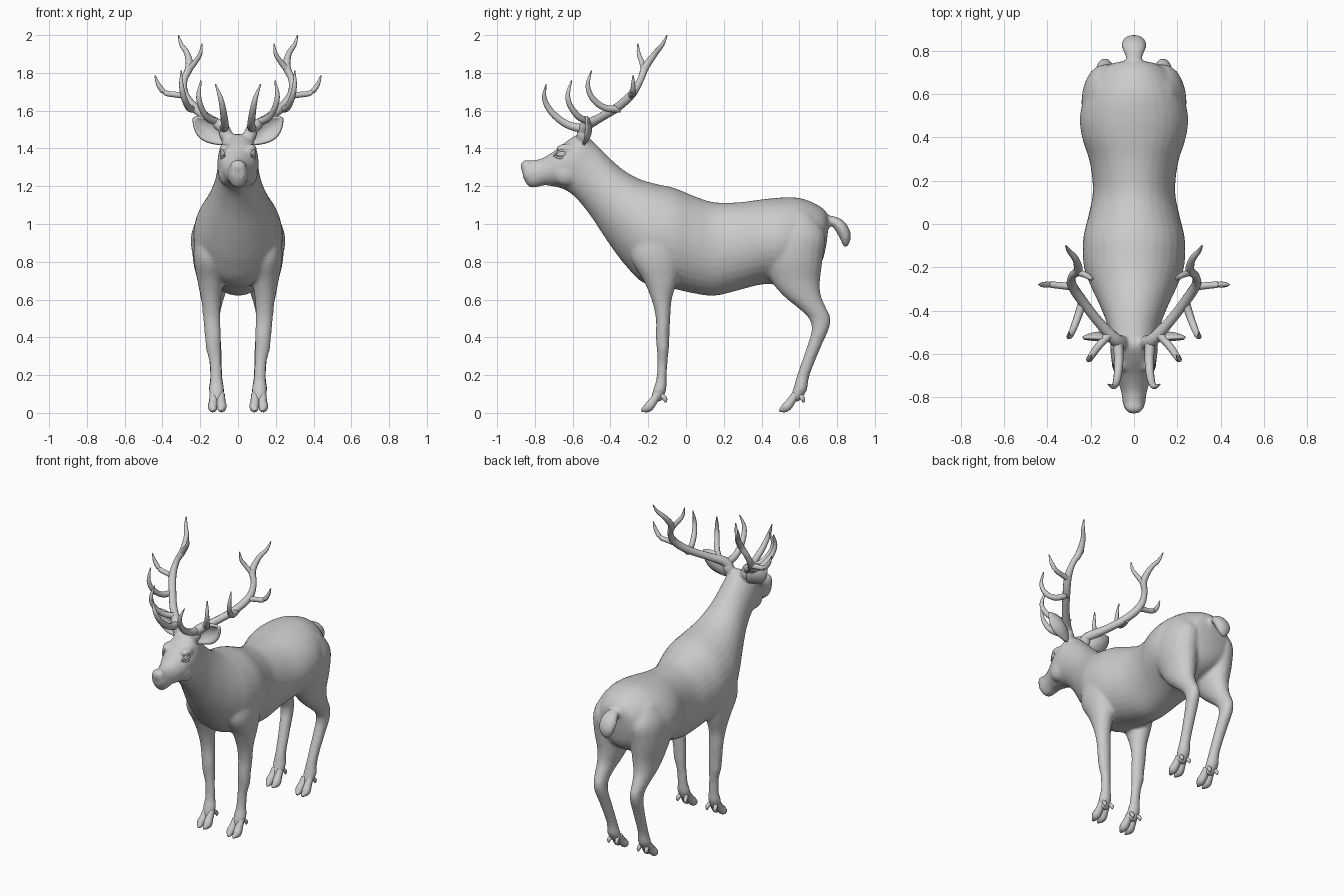
import bpy
import bmesh
import math
from mathutils import Vector

cube = bpy.data.objects.get("Cube")
if cube:
    bpy.data.objects.remove(cube, do_unlink=True)

grey = bpy.data.materials.new("plain grey")
grey.use_nodes = True
grey.diffuse_color = (0.6, 0.6, 0.6, 1)
grey.node_tree.nodes["Principled BSDF"].inputs["Base Color"].default_value = (0.6, 0.6, 0.6, 1)


def spline(rows, steps):
    """Pass a smooth curve through rows of numbers."""
    out = []
    for i in range(len(rows) - 1):
        a, b = rows[max(i - 1, 0)], rows[i]
        c, d = rows[i + 1], rows[min(i + 2, len(rows) - 1)]
        for s in range(steps):
            t = s / steps
            out.append([q + t / 2 * (r - p + t * (2 * p - 5 * q + 4 * r - e + t * (3 * (q - r) + e - p)))
                        for p, q, r, e in zip(a, b, c, d)])
    return out + [list(rows[-1])]


def loft(bm, rings):
    """Skin closed rings and cap both ends."""
    loops = [[bm.verts.new(p) for p in ring] for ring in rings]
    n = len(loops[0])
    for a, b in zip(loops, loops[1:]):
        for i in range(n):
            bm.faces.new((a[i], a[(i + 1) % n], b[(i + 1) % n], b[i]))
    bm.faces.new(loops[0][::-1])
    bm.faces.new(loops[-1])


def ring(center, u, v, n):
    angles = [2 * math.pi * i / n for i in range(n)]
    return [center + u * math.cos(a) + v * math.sin(a) for a in angles]


def tube(bm, rows, steps=4, n=10, flat=1.0):
    """Tapered tube through rows of x, y, z, radius."""
    pts = spline(rows, steps)
    path = [Vector(p[:3]) for p in pts]
    rings = []
    for i, p in enumerate(pts):
        t = (path[min(i + 1, len(path) - 1)] - path[max(i - 1, 0)]).normalized()
        u = Vector((1, 0, 0)) if abs(t.x) < 0.8 else Vector((0, 1, 0))
        u = (u - t * u.dot(t)).normalized()
        r = max(p[3], 0.003)
        rings.append(ring(path[i], u * r, t.cross(u) * r * flat, n))
    loft(bm, rings)


def ball(bm, center, size):
    made = bmesh.ops.create_uvsphere(bm, u_segments=20, v_segments=12, radius=1)["verts"]
    for v in made:
        v.co = Vector(a * b + c for a, b, c in zip(v.co, size, center))


def leg(bm, rows):
    """Stack of level ovals: z, front y, back y, inner x, outer x."""
    rings = []
    for z, y0, y1, x0, x1 in spline(rows, 4):
        rings.append(ring(Vector(((x0 + x1) / 2, (y0 + y1) / 2, z)),
                          Vector(((x1 - x0) / 2, 0, 0)), Vector((0, (y1 - y0) / 2, 0)), 20))
    loft(bm, rings)


def finish(bm, name, mirror=False):
    if mirror:
        copy = bmesh.ops.duplicate(bm, geom=bm.verts[:] + bm.edges[:] + bm.faces[:])["geom"]
        for v in copy:
            if isinstance(v, bmesh.types.BMVert):
                v.co.x = -v.co.x
    bmesh.ops.recalc_face_normals(bm, faces=bm.faces)
    mesh = bpy.data.meshes.new(name)
    bm.to_mesh(mesh)
    bm.free()
    mesh.materials.append(grey)
    ob = bpy.data.objects.new(name, mesh)
    bpy.context.collection.objects.link(ob)
    bpy.ops.object.select_all(action="DESELECT")
    ob.select_set(True)
    bpy.context.view_layer.objects.active = ob
    bpy.ops.object.shade_smooth_by_angle(angle=math.radians(50))
    return ob


# Legs and shoulders, mirrored before the torso is added
body = bmesh.new()
leg(body, [(1.04, -.20, -.06, .09, .18), (.95, -.27, -.03, .06, .225), (.82, -.29, -.02, .06, .235),
           (.70, -.225, -.045, .075, .215), (.6, -.183, -.075, .09, .195), (.5, -.16, -.083, .093, .185),
           (.4, -.16, -.088, .09, .175), (.34, -.155, -.09, .09, .17), (.27, -.152, -.098, .088, .152),
           (.18, -.157, -.102, .083, .147), (.12, -.175, -.105, .073, .155), (.06, -.19, -.13, .08, .14)])
leg(body, [(1.06, .48, .66, .06, .18), (.95, .40, .735, .03, .235), (.82, .40, .725, .03, .24),
           (.70, .45, .71, .045, .215), (.62, .515, .715, .07, .20), (.55, .60, .745, .09, .185),
           (.5, .65, .765, .095, .175), (.44, .665, .755, .093, .17), (.35, .64, .715, .088, .16),
           (.2, .588, .655, .083, .148), (.12, .565, .64, .073, .155), (.06, .54, .60, .08, .14)])
# Brow ridges and cheeks
ball(body, (.07, -.635, 1.40), (.03, .055, .025))
ball(body, (.055, -.63, 1.27), (.05, .08, .07))
# Antler pedicles
ball(body, (.065, -.545, 1.475), (.035, .035, .045))
copies = bmesh.ops.duplicate(body, geom=body.verts[:] + body.edges[:] + body.faces[:])["geom"]
for item in copies:
    if isinstance(item, bmesh.types.BMVert):
        item.co.x = -item.co.x

# Torso, neck and head: top y, z, bottom y, z, half width
torso = [(.755, 1.0, .745, .9, .03), (.745, 1.06, .72, .8, .12), (.69, 1.105, .67, .74, .18),
         (.6, 1.138, .58, .7, .225), (.5, 1.14, .5, .68, .25), (.4, 1.13, .4, .68, .24),
         (.28, 1.115, .28, .65, .203), (.15, 1.115, .15, .62, .19), (.05, 1.145, .03, .635, .21),
         (-.06, 1.19, -.08, .66, .235), (-.17, 1.215, -.22, .685, .232), (-.25, 1.24, -.32, .78, .2),
         (-.33, 1.285, -.41, .9, .16), (-.4, 1.345, -.51, 1.05, .125), (-.47, 1.415, -.59, 1.145, .11),
         (-.55, 1.478, -.65, 1.185, .108), (-.63, 1.44, -.71, 1.2, .095), (-.7, 1.385, -.75, 1.205, .075),
         (-.77, 1.345, -.79, 1.195, .058), (-.83, 1.335, -.83, 1.195, .052), (-.872, 1.31, -.86, 1.24, .035)]
rings = []
for ty, tz, by, bz, w in spline(torso, 4):
    top, low = Vector((0, ty, tz)), Vector((0, by, bz))
    rings.append(ring((top + low) / 2, Vector((w, 0, 0)), (top - low) / 2, 32))
loft(body, rings)
ball(body, (0, -.845, 1.305), (.045, .032, .035))

# Tail
tube(body, [(0, .70, 1.03, .03), (0, .76, 1.025, .035), (0, .81, .995, .055),
            (0, .84, .945, .055), (0, .845, .90, .035), (0, .84, .875, .008)], n=16, flat=.6)

# Blend all of it into one skin
hide = finish(body, "body")
remesh = hide.modifiers.new("blend", "REMESH")
remesh.mode = "VOXEL"
remesh.voxel_size = 0.011
remesh.use_smooth_shade = True
soften = hide.modifiers.new("soften", "SMOOTH")
soften.factor = 0.5
soften.iterations = 5

# Cloven hooves with dewclaws
hooves = bmesh.new()
for y in (-.15, .58):
    for side in (-1, 1):
        x = .11 + side * .02
        tube(hooves, [(x, y, .10, .02), (x, y - .025, .06, .024), (x + side * .004, y - .05, .03, .026),
                      (x, y - .075, .016, .014), (x, y - .088, .012, .004)], n=10)
        tube(hooves, [(x, y + .015, .10, .012), (x + side * .008, y + .038, .075, .013),
                      (x + side * .008, y + .042, .055, .004)], n=8)
for v in hooves.verts:
    v.co.z = max(v.co.z, 0)
finish(hooves, "hooves", mirror=True)

# Antlers: main beam, crown, side, middle, second and brow tines
antlers = bmesh.new()
tube(antlers, [(.06, -.545, 1.47, .032), (.085, -.535, 1.515, .03), (.165, -.45, 1.565, .024),
               (.235, -.36, 1.62, .024), (.285, -.285, 1.69, .023), (.285, -.24, 1.765, .018),
               (.258, -.215, 1.83, .021), (.268, -.165, 1.9, .016), (.3, -.125, 1.95, .011), (.315, -.1, 2, .003)])
tube(antlers, [(.265, -.22, 1.81, .017), (.225, -.235, 1.86, .014), (.2, -.25, 1.9, .011), (.19, -.255, 1.955, .003)])
tube(antlers, [(.275, -.29, 1.68, .019), (.33, -.285, 1.685, .016), (.385, -.28, 1.695, .015),
               (.42, -.28, 1.735, .012), (.44, -.28, 1.787, .003)])
tube(antlers, [(.235, -.35, 1.61, .02), (.26, -.43, 1.615, .018), (.285, -.495, 1.665, .016),
               (.3, -.52, 1.735, .012), (.3, -.5, 1.812, .003)])
tube(antlers, [(.11, -.505, 1.54, .02), (.165, -.565, 1.565, .018), (.2, -.615, 1.63, .015),
               (.208, -.625, 1.69, .012), (.195, -.605, 1.76, .003)])
tube(antlers, [(.075, -.545, 1.505, .025), (.07, -.63, 1.527, .021), (.077, -.71, 1.59, .018),
               (.092, -.75, 1.665, .013), (.12, -.74, 1.74, .003)])
finish(antlers, "antlers", mirror=True)

# Cupped leaf-shaped ears
ears = bmesh.new()
base, tip = Vector((.07, -.53, 1.435)), Vector((.235, -.515, 1.56))
along = tip - base
across = Vector((-along.z, 0, along.x)).normalized()
grid = []
for i in range(13):
    u = i / 12
    width = .018 * (1 - u) + .05 * math.sin(math.pi * u ** 1.2) ** .8 + .002
    line = []
    for j in range(9):
        v = j / 4 - 1
        cup = Vector((0, .03 * math.sin(math.pi * u) * (1 - v * v) - .012, 0))
        line.append(ears.verts.new(base + along * u + across * width * v + cup))
    grid.append(line)
for a, b in zip(grid, grid[1:]):
    for j in range(8):
        ears.faces.new((a[j], a[j + 1], b[j + 1], b[j]))
ear = finish(ears, "ears", mirror=True)
shell = ear.modifiers.new("thickness", "SOLIDIFY")
shell.thickness = 0.014
shell.offset = 0

# Eyes with upper and lower lids
eyes = bmesh.new()
ball(eyes, (.078, -.655, 1.37), (.018, .03, .019))
for lift in (-1, 1):
    tube(eyes, [(.07, -.70, 1.362, .004), (.088, -.66, 1.37 + lift * .02, .007), (.09, -.61, 1.378, .004)], n=8)
finish(eyes, "eyes", mirror=True)
